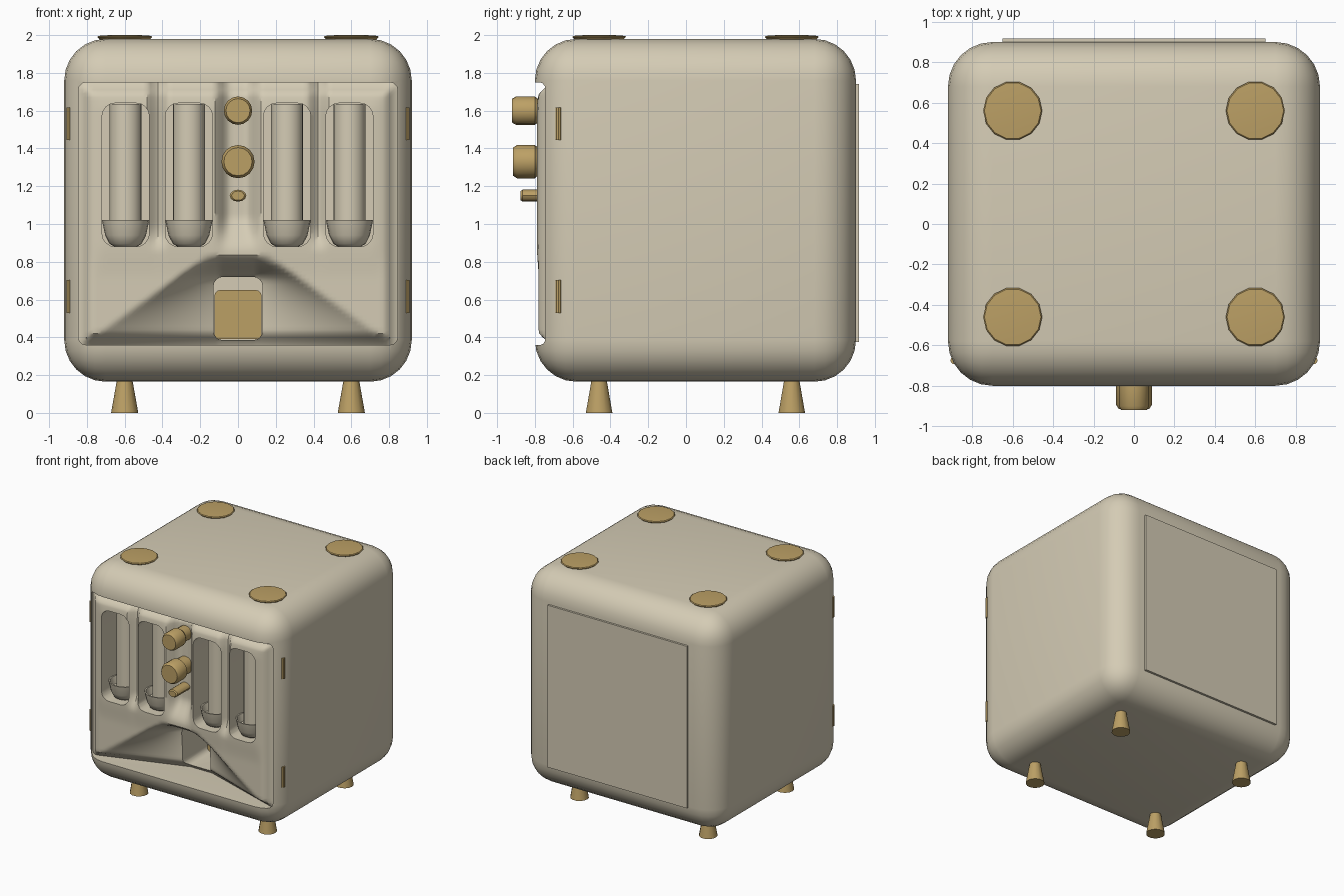
import bpy, bmesh, math
from mathutils import Matrix, Vector

if "Cube" in bpy.data.objects:
    bpy.data.objects.remove(bpy.data.objects["Cube"])


def material(name, rgb):
    m = bpy.data.materials.new(name)
    m.use_nodes = True
    m.diffuse_color = (*rgb, 1)
    m.node_tree.nodes["Principled BSDF"].inputs["Base Color"].default_value = (*rgb, 1)
    return m


CREAM = material("cream enamel", (0.66, 0.60, 0.46))
BRASS = material("brass", (0.50, 0.35, 0.13))


def finish(bm, name, mat, angle=35):
    bmesh.ops.recalc_face_normals(bm, faces=bm.faces)
    mesh = bpy.data.meshes.new(name)
    bm.to_mesh(mesh)
    bm.free()
    ob = bpy.data.objects.new(name, mesh)
    bpy.context.collection.objects.link(ob)
    mesh.materials.append(mat)
    smooth(ob, angle)
    return ob


def smooth(ob, angle=35):
    bpy.ops.object.select_all(action="DESELECT")
    ob.select_set(True)
    bpy.context.view_layer.objects.active = ob
    bpy.ops.object.shade_smooth_by_angle(angle=math.radians(angle))


def box(name, lo, hi, mat, bevel=0, segments=3, axis=None):
    """Box between two corners; bevels all edges or only those along an axis."""
    lo, hi = Vector(lo), Vector(hi)
    bm = bmesh.new()
    bmesh.ops.create_cube(bm, size=1)
    for v in bm.verts:
        v.co = (lo + hi) / 2 + v.co * (hi - lo)
    if bevel:
        edges = [e for e in bm.edges if axis is None
                 or abs((e.verts[0].co - e.verts[1].co).normalized()[axis]) > 0.9]
        bmesh.ops.bevel(bm, geom=edges, offset=bevel, segments=segments,
                        profile=0.5, affect="EDGES")
    return finish(bm, name, mat)


def lathe(name, profile, at, mat, sides=16, rot=None):
    """Spin (radius, height) points about z, close the ends, place at a point."""
    bm = bmesh.new()
    rings = [[bm.verts.new((r * math.cos(2 * math.pi * i / sides),
                            r * math.sin(2 * math.pi * i / sides), h))
              for i in range(sides)] for r, h in profile]
    for a, b in zip(rings, rings[1:]):
        for i in range(sides):
            j = (i + 1) % sides
            bm.faces.new((a[i], a[j], b[j], b[i]))
    bm.faces.new(rings[0])
    bm.faces.new(rings[-1])
    bm.transform(Matrix.Translation(at) @ (rot or Matrix()))
    return finish(bm, name, mat)


def cut(ob, cutters):
    for c in cutters:
        mod = ob.modifiers.new("cut", "BOOLEAN")
        mod.object, mod.operation, mod.solver = c, "DIFFERENCE", "EXACT"
    dg = bpy.context.evaluated_depsgraph_get()
    mesh = bpy.data.meshes.new_from_object(ob.evaluated_get(dg))
    ob.modifiers.clear()
    ob.data = mesh
    for c in cutters:
        bpy.data.objects.remove(c)
    smooth(ob)


# Rounded housing with a front opening
body = box("body", (-0.92, -0.8, 0.165), (0.92, 0.9, 1.98), CREAM, 0.22, 6)
cut(body, [box("opening", (-0.845, -1, 0.36), (0.845, -0.15, 1.75), CREAM, 0.04, 3, 1)])


# Sculpted facade: a relief with a valley below and a groove behind the knobs
def step(a, b, t):
    t = max(0, min(1, (t - a) / (b - a)))
    return t * t * (3 - 2 * t)


def relief(x, z):
    x = abs(x)
    edge = min(0.84 - x, z - 0.36, 1.75 - z)
    depth = 0.055 * (1 - step(0, 0.07, edge)) + 0.01
    low = 1 - step(0.7, 0.84, z)
    width = 0.2 + 0.62 * max(0, min(1, (0.8 - z) / 0.44))
    depth += 0.24 * low * max(0, min(1, 1 - (x - 0.1) / (width - 0.1)))
    depth += 0.08 * (1 - step(0.04, 0.13, x)) * step(0.85, 1.05, z)
    for c in (0.26, 0.59):
        around = 1 - step(0.12, 0.2, abs(x - c))
        depth -= 0.01 * around * step(0.7, 0.9, z) * (1 - step(1.6, 1.72, z))
    depth += 0.05 * (1 - step(0.0, 0.06, abs(x - 0.425))) * step(0.85, 1.0, z)
    return -0.79 + depth


bm = bmesh.new()
bmesh.ops.create_grid(bm, x_segments=84, y_segments=70, size=1)
for v in bm.verts:
    x, z = v.co.x * 0.845, 1.055 + v.co.y * 0.695
    v.co = (x, relief(x, z), z)
back = bmesh.ops.extrude_face_region(bm, geom=bm.faces[:])
for v in back["geom"]:
    if isinstance(v, bmesh.types.BMVert):
        v.co.y = -0.16
facade = finish(bm, "facade", CREAM)

SLOTS = (-0.595, -0.26, 0.26, 0.59)
cutters = [box("slot_cutter", (x - 0.125, -1, 0.88), (x + 0.125, -0.5, 1.64),
               CREAM, 0.07, 4, 1) for x in SLOTS]
cutters.append(box("tray_cutter", (-0.13, -1, 0.385), (0.13, -0.2, 0.72), CREAM, 0.05, 4, 1))
cut(facade, cutters)

# Tubes and their cups
for i, x in enumerate(SLOTS, 1):
    lathe(f"tube_{i}", [(0.085, 0.95), (0.085, 1.635)], (x, -0.62, 0), CREAM, 20)
    lathe(f"cup_{i}", [(0.05, 0.875), (0.085, 0.895), (0.108, 0.94), (0.125, 1.02),
                       (0.115, 1.02), (0.1, 0.96)], (x, -0.655, 0), CREAM, 20)

# Brass plate at the end of the lower cavity
box("tray_plate", (-0.125, -0.23, 0.39), (0.125, -0.19, 0.65), BRASS, 0.03, 3, 1)

# Knobs pointing forward
FORWARD = Matrix.Rotation(math.pi / 2, 4, "X")
for name, z, r, tip in (("upper_knob", 1.6, 0.075, 0.92), ("main_knob", 1.33, 0.088, 0.915)):
    lathe(name, [(r * 0.8, 0.66), (r * 0.8, 0.78), (r, 0.8), (r, tip - 0.02),
                 (r * 0.85, tip)], (0, 0, z), BRASS, 16, FORWARD)
lathe("small_knob", [(0.044, 0.66), (0.044, 0.865), (0.034, 0.875)], (0, 0, 1.15), BRASS, 12,
      Matrix.Diagonal((1, 1, 0.72, 1)) @ FORWARD)

# Feet, top pads and hinges
for sx in (-1, 1):
    side = "left" if sx > 0 else "right"
    for end, y in (("front", -0.46), ("back", 0.56)):
        lathe(f"{end}_{side}_foot", [(0.072, 0), (0.04, 0.18)], (sx * 0.6, y, 0), BRASS, 14)
        lathe(f"{end}_{side}_pad", [(0.125, 1.97), (0.146, 1.99), (0.14, 1.996), (0.08, 2.0)],
              (sx * 0.6, y, 0), BRASS, 14)
    for level, z in (("lower", 0.53), ("upper", 1.445)):
        lathe(f"{level}_{side}_hinge", [(0.018, z), (0.018, z + 0.173)],
              (sx * 0.89, -0.675, 0), BRASS, 10)

# Rear cover
box("back_panel", (-0.65, 0.88, 0.375), (0.65, 0.917, 1.74), CREAM)
